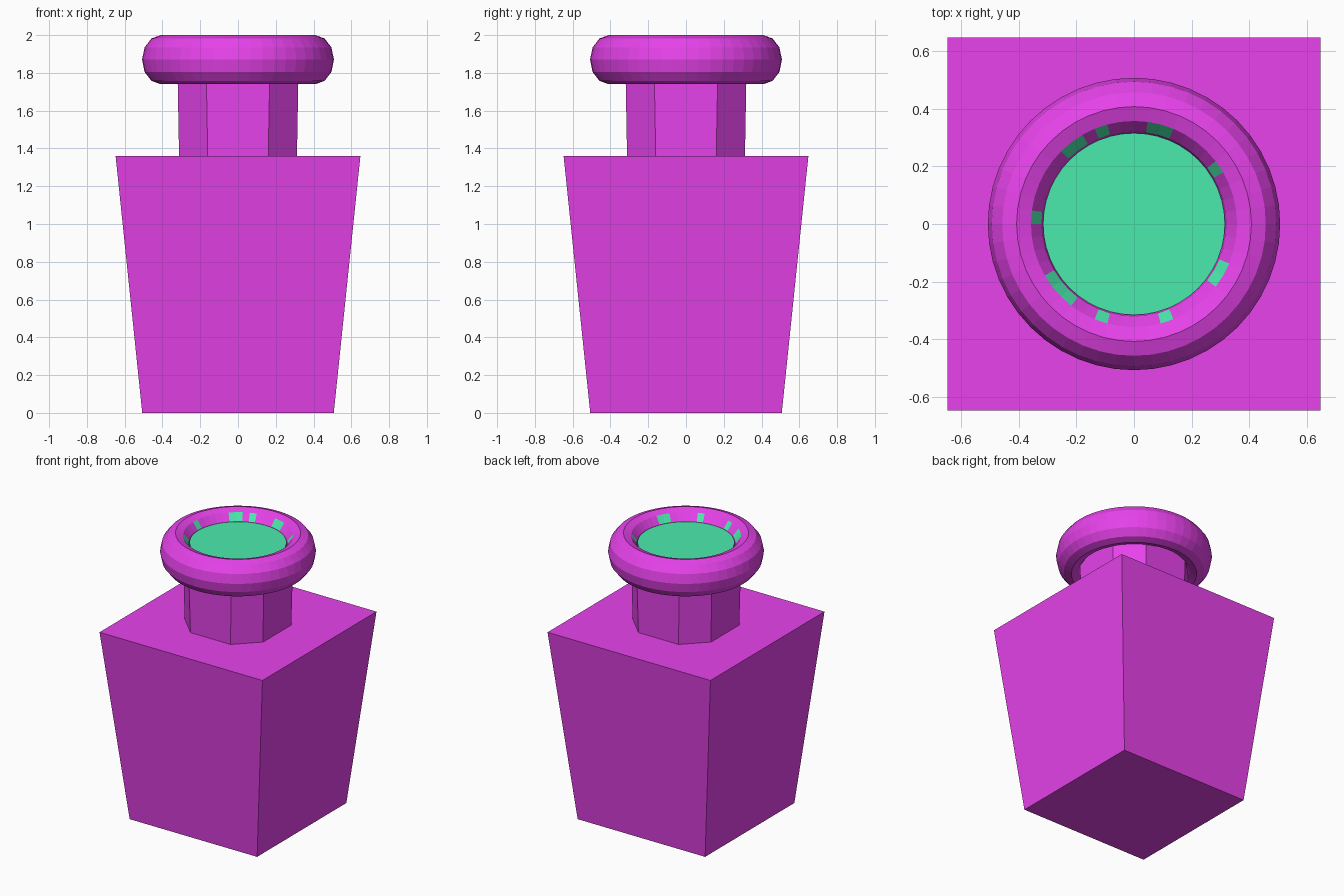
import bpy, bmesh, math

if "Cube" in bpy.data.objects:
    bpy.data.objects.remove(bpy.data.objects["Cube"])


def material(name, color):
    m = bpy.data.materials.new(name)
    m.diffuse_color = (*color, 1)
    m.use_nodes = True
    m.node_tree.nodes["Principled BSDF"].inputs["Base Color"].default_value = m.diffuse_color
    return m


purple = material("purple_glass", (0.80, 0.055, 0.83))
green = material("green_liquid", (0.07, 0.83, 0.42))


def finish(name, bm, mats):
    bmesh.ops.recalc_face_normals(bm, faces=bm.faces)
    mesh = bpy.data.meshes.new(name)
    bm.to_mesh(mesh)
    bm.free()
    for m in mats:
        mesh.materials.append(m)
    obj = bpy.data.objects.new(name, mesh)
    bpy.context.collection.objects.link(obj)
    return obj


def loft(name, rings, mat):
    """Join equal-length rings of points and cap both ends."""
    bm = bmesh.new()
    loops = [[bm.verts.new(p) for p in ring] for ring in rings]
    n = len(loops[0])
    for a, b in zip(loops, loops[1:]):
        for i in range(n):
            j = (i + 1) % n
            bm.faces.new((a[i], a[j], b[j], b[i]))
    bm.faces.new(loops[0][::-1])
    bm.faces.new(loops[-1])
    return finish(name, bm, [mat])


def chamfered_square(h, c, z):
    """Eight-sided ring: flats at distance h, flat half-width c."""
    return [(h, -c, z), (h, c, z), (c, h, z), (-c, h, z),
            (-h, c, z), (-h, -c, z), (-c, -h, z), (c, -h, z)]


def square(h, z):
    return [(h, -h, z), (h, h, z), (-h, h, z), (-h, -h, z)]


# Tapered square body and faceted neck
loft("bottle_body", [square(0.507, 0), square(0.648, 1.36)], purple)
loft("bottle_neck", [chamfered_square(0.312, 0.16, 1.355),
                     chamfered_square(0.321, 0.169, 1.85)], purple)

# Rounded lip: oval section swept round, some inner facets stained green
SEG, SIDES = 48, 12
R, RX, RZ, ZC = 0.408, 0.1, 0.13, 1.87
stained = {4, 9, 10, 14, 16, 17, 23, 28, 29, 30, 33, 38, 43, 44}
bm = bmesh.new()
grid = []
for i in range(SEG):
    a = math.tau * i / SEG
    row = []
    for k in range(SIDES):
        t = math.tau * k / SIDES
        r = R + RX * math.cos(t)
        row.append(bm.verts.new((r * math.cos(a), r * math.sin(a),
                                 ZC + RZ * math.sin(t))))
    grid.append(row)
for i in range(SEG):
    for k in range(SIDES):
        i2, k2 = (i + 1) % SEG, (k + 1) % SIDES
        f = bm.faces.new((grid[i][k], grid[i2][k], grid[i2][k2], grid[i][k2]))
        if k == 4 and i in stained:
            f.material_index = 1
finish("bottle_lip", bm, [purple, green])

# Liquid filling the mouth
liquid = [[(r * math.cos(math.tau * i / SEG), r * math.sin(math.tau * i / SEG), z)
           for i in range(SEG)] for r, z in ((0.314, 1.86), (0.316, 1.933))]
loft("liquid", liquid, green)
